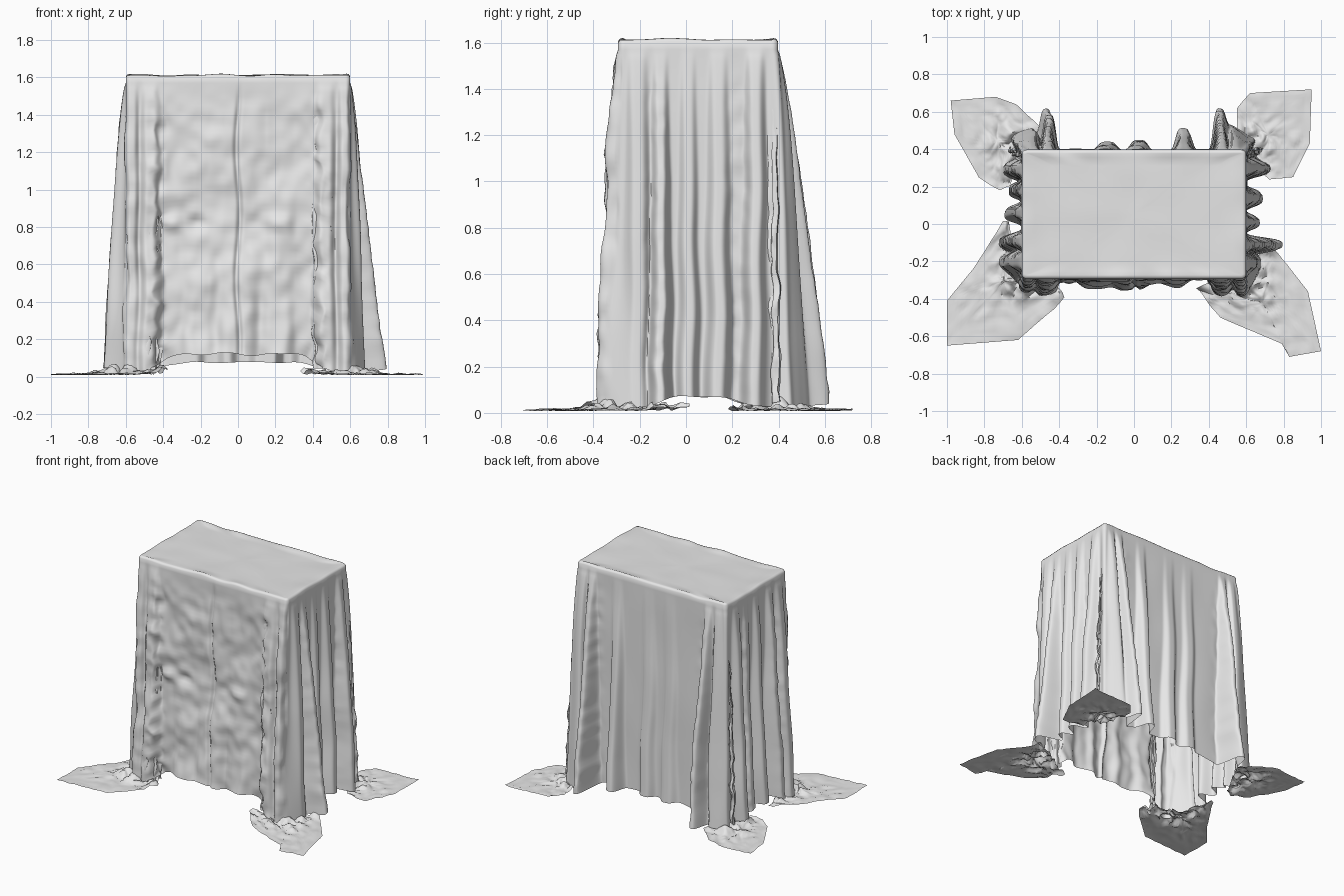
import bpy
import bmesh
from math import cos, sin, pi, exp
from mathutils import Vector, noise

if "Cube" in bpy.data.objects:
    bpy.data.objects.remove(bpy.data.objects["Cube"], do_unlink=True)

HX, HY, CY = 0.6, 0.345, 0.052       # half sizes and centre of the covered box
RADIUS, STEP, ROWS = 0.025, 0.005, 60
TOP, SHOULDER = 1.608, 1.57
CENTRE = Vector((0, CY, 0))

grey = bpy.data.materials.new("grey cloth")
grey.use_nodes = True
grey.diffuse_color = (0.8, 0.8, 0.8, 1)
grey.node_tree.nodes["Principled BSDF"].inputs["Base Color"].default_value = grey.diffuse_color

# Hanging folds: tip x, tip y at the hem, half width, growth power
FOLDS = [
    # front
    (0, -.36, .11, 3), (-.2, -.34, .09, 3), (.22, -.33, .08, 3),
    # front right corner
    (-.47, -.385, .058, .6), (-.57, -.36, .044, .6), (-.72, -.2, .06, .65), (-.72, -.09, .05, .65),
    # right side
    (-.69, .06, .045, .7), (-.67, .18, .04, .8),
    # back right corner
    (-.7, .29, .05, .65), (-.66, .47, .046, .65), (-.54, .51, .038, .65), (-.46, .62, .04, .8),
    # back
    (-.15, .44, .055, 1), (.02, .45, .055, 1), (.27, .51, .05, 1),
    # back left corner
    (.47, .62, .04, .8), (.54, .53, .038, .65), (.65, .46, .046, .65), (.73, .3, .05, .65),
    # left side
    (.69, .14, .05, .7), (.67, .01, .04, .8),
    # front left corner
    (.79, -.11, .042, 1), (.68, -.21, .055, .6), (.57, -.39, .044, .6), (.47, -.375, .058, .6),
]


def clamp_to_box(p, inset=0.0):
    x = max(-HX + inset, min(HX - inset, p.x))
    y = max(CY - HY + inset, min(CY + HY - inset, p.y))
    return Vector((x, y, 0))


def corner_gap(p):
    return Vector((HX - abs(p.x), HY - abs(p.y - CY), 0)).length


def rounded_loop():
    """Evenly spaced points around the rounded box outline."""
    arcs = []
    for k, (sx, sy) in enumerate([(1, -1), (1, 1), (-1, 1), (-1, -1)]):
        c = Vector((sx * (HX - RADIUS), CY + sy * (HY - RADIUS), 0))
        angles = [(k - 1 + i / 9) * pi / 2 for i in range(10)]
        arcs.append([c + RADIUS * Vector((cos(a), sin(a), 0)) for a in angles])
    points = []
    for k, arc in enumerate(arcs):
        end = arcs[(k + 1) % 4][0]
        n = int((end - arc[-1]).length / STEP)
        points += arc + [arc[-1].lerp(end, i / n) for i in range(1, n)]
    return points


def hem_height(p):
    near = exp(-(corner_gap(p) / 0.2) ** 4)
    middle = 0.12 if p.y < CY - HY + 0.02 else 0.075
    return middle * (1 - near) + 0.025 * near + 0.015 * noise.noise(p * 7)


ANCHORS = [(Vector((x, y, 0)), clamp_to_box(Vector((x, y, 0))), w, k) for x, y, w, k in FOLDS]


def drape(p, t):
    """Position of the cloth below outline point p; t runs from shoulder to hem."""
    z = SHOULDER + (hem_height(p) - SHOULDER) * t
    sway = noise.noise_vector(Vector((p.x * 2, p.y * 2, z * 2.5))) * 0.025 * t
    probe = p + Vector((sway.x, sway.y, 0))
    shift, total = Vector(), 0
    for tip, root, width, power in ANCHORS:
        gap = (probe - root).length / (width * (0.7 + 0.3 * t))
        if gap < 1.6:
            weight = exp(-gap ** 4)
            shift += (tip - root) * weight * t ** power
            total += weight
    q = Vector((p.x, p.y, z)) + shift / max(1, total)
    # Soft wrinkles, stronger on the front
    out = (p - clamp_to_box(p, 0.04)).normalized()
    front = p.y < CY - HY + 0.02
    fade = min(1, t * 8)
    ripple = Vector((q.x * 5, q.y * 5, z * (5 if front else 2)))
    wave = noise.noise(ripple) + (0.5 * noise.noise(ripple * 2.6) if front else 0)
    q += out * fade * (0.02 if front else 0.007) * wave
    if front and abs(p.x) < 0.4:
        # Sunken seam and cross crease
        q.y += fade * 0.018 * exp(-((p.x - 0.01 * sin(z * 9)) / 0.014) ** 2)
        q.y += fade * 0.05 * exp(-((z - 0.82) / 0.035) ** 2) * noise.noise(Vector((p.x * 7, 3, 0)))
    # Crumpled pleat edges beside every corner
    crumple = exp(-((corner_gap(p) - 0.17) / 0.045) ** 2) * fade * (0.024 if front else 0.008)
    return q + noise.noise_vector(Vector((p.x * 12, p.y * 12, z * 14))) * crumple


def finish(name, bm):
    bmesh.ops.recalc_face_normals(bm, faces=bm.faces)
    mesh = bpy.data.meshes.new(name)
    bm.to_mesh(mesh)
    bm.free()
    mesh.materials.append(grey)
    obj = bpy.data.objects.new(name, mesh)
    bpy.context.collection.objects.link(obj)
    bpy.ops.object.select_all(action='DESELECT')
    obj.select_set(True)
    bpy.context.view_layer.objects.active = obj
    bpy.ops.object.shade_smooth_by_angle(angle=pi / 3)


def skin(bm, rows, closed=True):
    """Join rows of points with quads; closed rows also get their first ring filled."""
    verts = [[bm.verts.new(p) for p in row] for row in rows]
    n = len(verts[0])
    for a, b in zip(verts, verts[1:]):
        for i in range(n if closed else n - 1):
            j = (i + 1) % n
            bm.faces.new((a[i], a[j], b[j], b[i]))
    if closed:
        hub = bm.verts.new(sum((v.co for v in verts[0]), Vector()) / n)
        for i in range(n):
            bm.faces.new((hub, verts[0][i], verts[0][(i + 1) % n]))


# Draped cover: top sheet, rounded shoulder and folded skirt
loop = rounded_loop()
rings = []
for scale in (0.15, 0.35, 0.55, 0.75, 0.88):
    ring = [CENTRE + (p - CENTRE) * scale for p in loop]
    rings.append([p + Vector((0, 0, TOP + 0.007 * noise.noise(p * 5))) for p in ring])
for inset, z in ((0.02, TOP + 0.005), (0.008, TOP + 0.003), (0.0, TOP - 0.008)):
    ring = []
    for p in loop:
        q = clamp_to_box(p, RADIUS)
        q = q + (p - q) * (1 - inset / RADIUS)
        ring.append(q + Vector((0, 0, z + 0.01 * noise.noise(p * 6))))
    rings.append(ring)
for row in range(ROWS + 1):
    rings.append([drape(p, row / ROWS) for p in loop])
cover = bmesh.new()
skin(cover, rings)
finish("draped_cover", cover)

# Crumpled frills between the corner folds: start and end at the hem
FRILLS = {
    "front_right_frill": ((-.41, -.3), (-.49, -.37)),
    "front_left_frill": ((.4, -.3), (.5, -.36)),
    "back_right_frill": ((-.62, .36), (-.67, .4)),
    "back_left_frill": ((.62, .36), (.69, .4)),
}
for name, ends in FRILLS.items():
    start, end = (Vector((x, y, 0)) for x, y in ends)
    side = (end - start).cross(Vector((0, 0, 1))).normalized()
    rows = []
    for r in range(57):
        t = r / 56
        row = []
        for c in range(13):
            p = start.lerp(end, c / 12) + side * 0.015 * sin(c * pi / 3)
            p = clamp_to_box(p, 0.01).lerp(p, t ** 0.6)
            p.z = 1.4 + (0.04 - 1.4) * t
            row.append(p + noise.noise_vector(p * 13) * 0.02 * t ** 0.5)
        rows.append(row)
    frill = bmesh.new()
    skin(frill, rows, closed=False)
    finish(name, frill)

# Cloth corners spread on the floor
CORNERS = {
    "back_left": [(.62, .7), (.95, .72), (.94, .43), (.85, .25), (.72, .24), (.58, .36), (.55, .5), (.55, .62)],
    "back_right": [(-.98, .66), (-.74, .68), (-.63, .64), (-.5, .52), (-.58, .38), (-.66, .2),
                   (-.72, .18), (-.83, .25), (-.96, .48)],
    "front_right": [(-1, -.65), (-.62, -.62), (-.37, -.4), (-.42, -.3), (-.6, -.22), (-.67, .01),
                    (-.7, .01), (-.86, -.24), (-1, -.41)],
    "front_left": [(1, -.68), (.83, -.71), (.79, -.64), (.46, -.5), (.33, -.34), (.5, -.27),
                   (.62, -.18), (.75, -.13), (.93, -.36)],
}


def floor_point(p):
    gap = (p - clamp_to_box(p)).length
    pile = 0.1 * exp(-(gap / 0.13) ** 2) + 0.015
    ridges = abs(noise.noise(p * 11)) + 0.4 * abs(noise.noise(p * 24))
    shift = noise.noise_vector(p * 15) * 0.02 * exp(-(gap / 0.15) ** 2)
    return Vector((p.x + shift.x, p.y + shift.y, 0.008 + pile * ridges))


for name, outline in CORNERS.items():
    corners = [Vector((x, y, 0)) for x, y in outline]
    edge = []
    for a, b in zip(corners, corners[1:] + corners[:1]):
        edge += [a.lerp(b, i / 8) for i in range(8)]
    middle = sum(corners, Vector()) / len(corners)
    flap = bmesh.new()
    skin(flap, [[floor_point(middle.lerp(p, r / 16)) for p in edge] for r in range(1, 17)])
    finish(name + "_floor_corner", flap)
